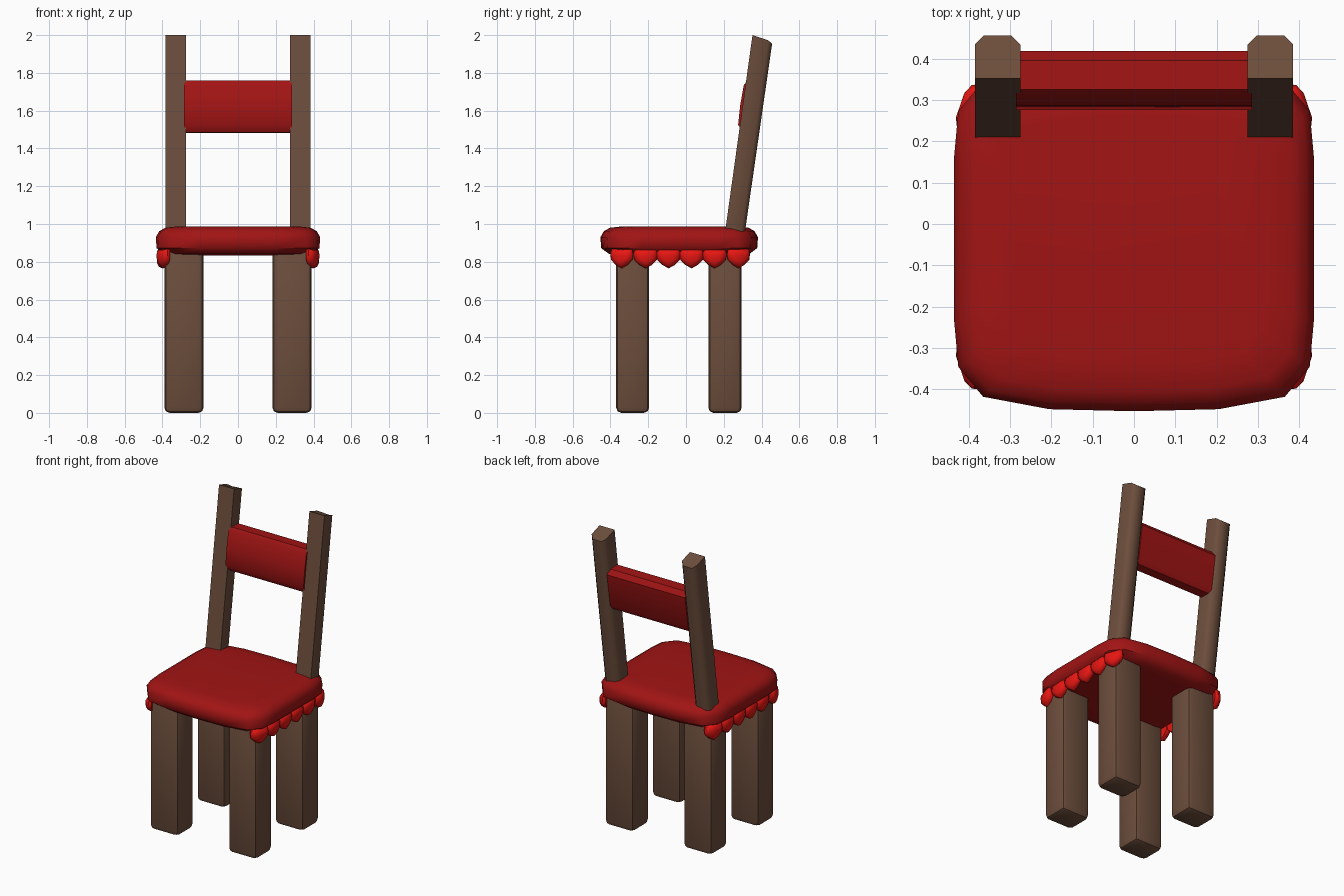
import bpy, bmesh, math
from mathutils import Matrix, Vector

if "Cube" in bpy.data.objects:
    bpy.data.objects.remove(bpy.data.objects["Cube"])


def material(name, color):
    m = bpy.data.materials.new(name)
    m.diffuse_color = (*color, 1)
    m.use_nodes = True
    m.node_tree.nodes["Principled BSDF"].inputs["Base Color"].default_value = m.diffuse_color
    return m


WOOD = material("brown_wood", (0.15, 0.075, 0.045))
RED = material("dark_red_fabric", (0.36, 0.007, 0.007))
TRIM = material("bright_red_trim", (0.80, 0.008, 0.006))


def loft(name, rings, mat, angle=40, bevel=0, segments=1):
    """Closed solid through a stack of equal-length rings of points."""
    bm = bmesh.new()
    loops = [[bm.verts.new(p) for p in ring] for ring in rings]
    n = len(loops[0])
    for a, b in zip(loops, loops[1:]):
        for i in range(n):
            j = (i + 1) % n
            bm.faces.new((a[i], a[j], b[j], b[i]))
    bm.faces.new(loops[0][::-1])
    bm.faces.new(loops[-1])
    bmesh.ops.recalc_face_normals(bm, faces=bm.faces)
    me = bpy.data.meshes.new(name)
    bm.to_mesh(me)
    bm.free()
    me.materials.append(mat)
    ob = bpy.data.objects.new(name, me)
    bpy.context.collection.objects.link(ob)
    bpy.ops.object.select_all(action='DESELECT')
    ob.select_set(True)
    bpy.context.view_layer.objects.active = ob
    if bevel:
        mod = ob.modifiers.new("bevel", 'BEVEL')
        mod.width, mod.segments = bevel, segments
        bpy.ops.object.modifier_apply(modifier=mod.name)
    bpy.ops.object.shade_smooth_by_angle(angle=math.radians(angle))
    return ob


# Seat cushion: rounded outline stacked with insets
quarter = [(0.435, 0.20), (0.425, 0.31), (0.365, 0.382), (0.205, 0.412)]
outline = (quarter + [(0, 0.417)] + [(-x, y) for x, y in quarter[::-1]]
           + [(-x, -y) for x, y in quarter] + [(0, -0.417)]
           + [(x, -y) for x, y in quarter[::-1]])
layers = [(0.832, 0.10), (0.842, 0.045), (0.872, 0.004), (0.93, 0.0),
          (0.962, 0.018), (0.98, 0.05), (0.988, 0.12)]
loft("seat", [[(x * (1 - d / 0.435), y * (1 - d / 0.417) - 0.036, z)
               for x, y in outline] for z, d in layers], RED, 50)

for side, label in ((-1, "left"), (1, "right")):
    # Legs
    for y0, y1, place in ((-0.37, -0.195, "front"), (0.118, 0.295, "back")):
        rings = [[(side * x, y, z) for x, y in
                  ((0.182, y0), (0.39, y0), (0.39, y1), (0.182, y1))]
                 for z in (0, 0.87)]
        loft(f"{place}_{label}_leg", rings, WOOD, 40, 0.028, 2)

    # Leaning back posts, with chamfered rear corners and a sloping top
    rings = []
    for y0, y1, z0, z1 in ((0.203, 0.308, 0.93, 0.93), (0.352, 0.456, 2.0, 1.955)):
        ym = y1 - 0.022
        zm = z0 + (z1 - z0) * 0.6
        rings.append([(side * x, y, z) for x, y, z in (
            (0.275, y0, z0), (0.385, y0, z0), (0.385, ym, zm),
            (0.363, y1, z1), (0.297, y1, z1), (0.275, ym, zm))])
    loft(f"back_post_{label}", rings, WOOD, 50)

    # Scalloped trim: pointed shields, the end ones turned around the corners
    shield = [(-0.058, 0.868), (0.058, 0.868), (0.064, 0.84), (0.060, 0.81),
              (0.034, 0.784), (0, 0.765), (-0.034, 0.784), (-0.060, 0.81),
              (-0.064, 0.84)]
    for i in range(6):
        yc = -0.335 + i * 0.1216
        turn = {0: -19, 5: 19}.get(i, 0)
        xc = 0.378 if turn else 0.385
        rot = Matrix.Rotation(math.radians(turn), 3, 'Z')
        rings = []
        for depth, s in ((0, 0.92), (0.016, 1), (0.034, 0.86), (0.045, 0.5)):
            ring = []
            for y, z in shield:
                p = rot @ Vector((depth, y * s, 0.825 + (z - 0.825) * s))
                ring.append((side * (p.x + xc), p.y + yc, p.z))
            rings.append(ring)
        loft(f"trim_scallop_{label}_{i + 1}", rings, TRIM, 40)

# Padded backrest between the posts
profile = [(0.325, 1.76), (0.395, 1.757), (0.418, 1.725), (0.384, 1.51),
           (0.365, 1.483), (0.30, 1.485), (0.276, 1.525), (0.287, 1.63),
           (0.306, 1.735)]
loft("backrest", [[(x, y, z) for y, z in profile] for x in (-0.285, 0.285)], RED, 40)
